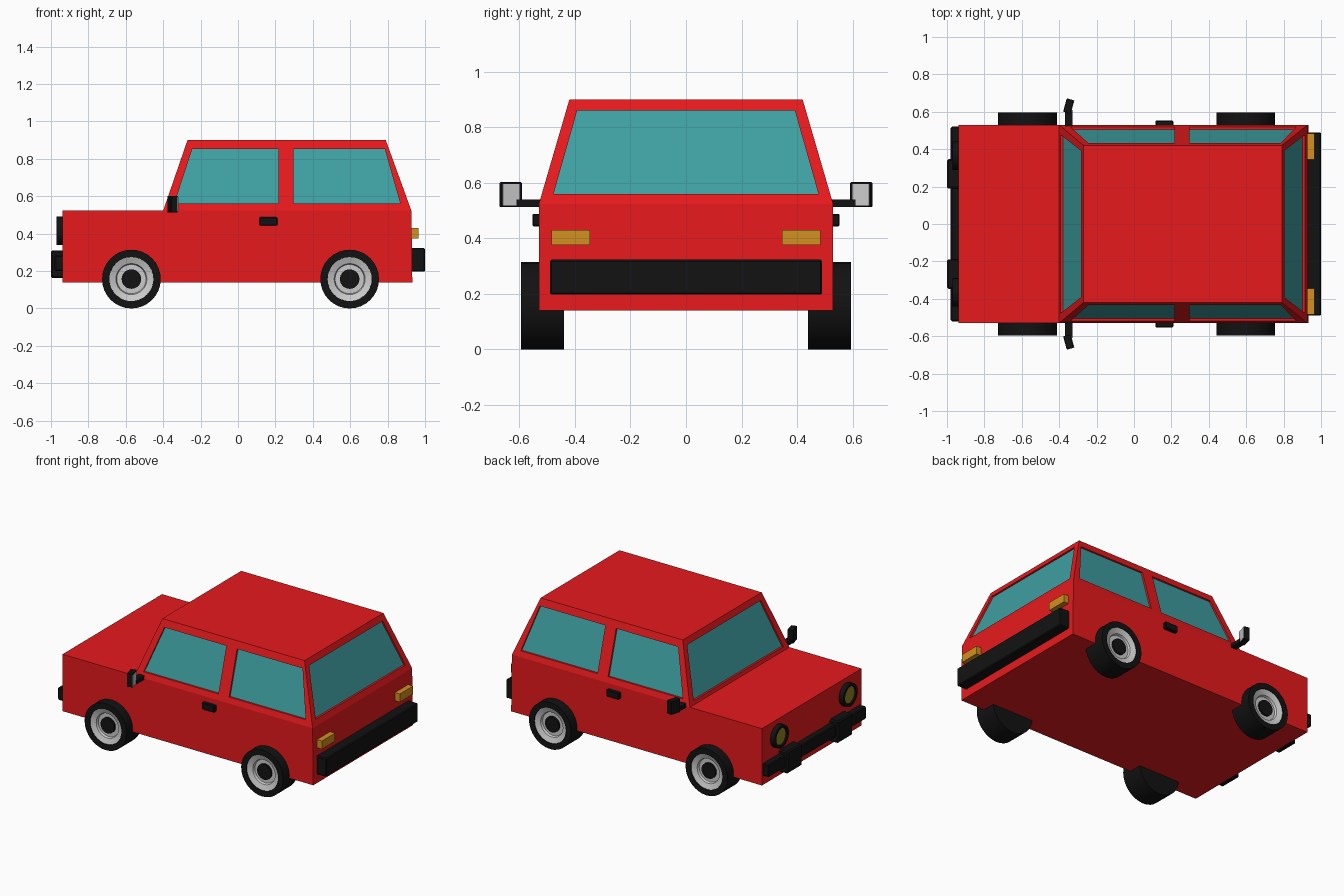
import bpy, bmesh
from math import radians, cos, sin, tau
from mathutils import Matrix, Vector

if "Cube" in bpy.data.objects:
    bpy.data.objects.remove(bpy.data.objects["Cube"])


def material(name, rgb):
    m = bpy.data.materials.new(name)
    m.diffuse_color = (*rgb, 1)
    m.use_nodes = True
    m.node_tree.nodes["Principled BSDF"].inputs["Base Color"].default_value = m.diffuse_color
    return m


RED = material("red_paint", (0.8, 0.01, 0.012))
GLASS = material("teal_glass", (0.05, 0.35, 0.36))
BLACK = material("black_rubber", (0.006, 0.006, 0.006))
AMBER = material("amber_lens", (0.65, 0.28, 0.015))
YELLOW = material("yellow_lens", (0.3, 0.22, 0.015))


def finish(bm, name, mat, smooth=False):
    bmesh.ops.remove_doubles(bm, verts=bm.verts, dist=1e-5)
    bmesh.ops.recalc_face_normals(bm, faces=bm.faces)
    me = bpy.data.meshes.new(name)
    bm.to_mesh(me)
    bm.free()
    ob = bpy.data.objects.new(name, me)
    bpy.context.collection.objects.link(ob)
    if mat:
        me.materials.append(mat)
    if smooth:
        bpy.ops.object.select_all(action='DESELECT')
        ob.select_set(True)
        bpy.context.view_layer.objects.active = ob
        bpy.ops.object.shade_smooth_by_angle(angle=radians(30))
    return ob


def box(name, lo, hi, mat, bevel=0.0, turn=0.0):
    bm = bmesh.new()
    lo, hi = Vector(lo), Vector(hi)
    bmesh.ops.create_cube(bm, size=1)
    if bevel:
        bmesh.ops.scale(bm, vec=hi - lo, verts=bm.verts)
        bmesh.ops.bevel(bm, geom=bm.edges[:], offset=bevel, segments=1, affect='EDGES')
    else:
        bmesh.ops.scale(bm, vec=hi - lo, verts=bm.verts)
    bm.transform(Matrix.Translation((lo + hi) / 2) @ Matrix.Rotation(turn, 4, 'Z'))
    return finish(bm, name, mat)


def lathe(name, profile, mat, place, n=32):
    """Revolve (radius, height) points around local z."""
    bm = bmesh.new()
    rings = [[bm.verts.new((r * cos(tau * i / n), r * sin(tau * i / n), h)) for i in range(n)]
             for r, h in profile]
    for a, b in zip(rings, rings[1:]):
        for i in range(n):
            j = (i + 1) % n
            bm.faces.new((a[i], a[j], b[j], b[i]))
    for ring, (r, h) in ((rings[0], profile[0]), (rings[-1], profile[-1])):
        if name != "rim" or ring is rings[-1]:
            bm.faces.new(ring)
    bm.transform(place)
    return finish(bm, name, mat, True)


def mirrored(lo, hi, s):
    y = sorted((s * lo[1], s * hi[1]))
    return (lo[0], y[0], lo[2]), (hi[0], y[1], hi[2])


# Body shell: lower box, hood and sloped cabin with recessed window openings
X0, X1, Y0, Y1 = -0.937, 0.932, 0.53, 0.42
ZB, ZM, ZT = 0.14, 0.523, 0.90
FB, FT, RB, RT = -0.40, -0.27, 0.927, 0.79
shell, glass = bmesh.new(), bmesh.new()


def face(bm, pts):
    bm.faces.new([bm.verts.new(p) for p in pts])


def slope(a, b, z):
    return a + (b - a) * (z - ZM) / (ZT - ZM)


def window(outer, inner, inward):
    """Frame round an opening, its reveal, and the pane set back."""
    deep = [Vector(p) + Vector(inward) for p in inner]
    for i in range(4):
        j = (i + 1) % 4
        face(shell, (outer[i], outer[j], inner[j], inner[i]))
        face(shell, (inner[i], inner[j], deep[j], deep[i]))
    face(glass, deep)


for s in (-1, 1):
    face(shell, [(x, s * Y0, z) for x, z in
                 ((X0, ZB), (X1, ZB), (RB, ZM), (0.255, ZM), (FB, ZM), (X0, ZM))])
    # side windows: bottom x range, top x range of frame and opening
    for ob, ot, ib, it in (((FB, 0.255), (FT, 0.255), (-0.34, 0.217), (-0.245, 0.217)),
                           ((0.255, RB), (0.255, RT), (0.297, 0.868), (0.297, 0.785))):
        quad = lambda b, t, zb, zt: [(x, s * slope(Y0, Y1, z), z) for x, z in
                                     ((b[0], zb), (b[1], zb), (t[1], zt), (t[0], zt))]
        window(quad(ob, ot, ZM, ZT), quad(ib, it, 0.56, 0.852), (0, -s * 0.013, 0))

# windscreen and rear window
for b, t, zb, d in ((FB, FT, 0.545, 0.013), (RB, RT, 0.56, -0.013)):
    quad = lambda yb, yt, z0, z1: [(slope(b, t, z), y, z) for y, z in
                                   ((-yb, z0), (yb, z0), (yt, z1), (-yt, z1))]
    window(quad(Y0, Y1, ZM, ZT), quad(0.477, 0.392, zb, 0.86), (d, 0, 0))

for xa, za, xb, zb, y in ((X0, ZB, X1, ZB, Y0), (X1, ZB, RB, ZM, Y0), (X0, ZB, X0, ZM, Y0),
                          (X0, ZM, FB, ZM, Y0), (FT, ZT, RT, ZT, Y1)):
    face(shell, ((xa, -y, za), (xb, -y, zb), (xb, y, zb), (xa, y, za)))
finish(shell, "car_body", RED)
finish(glass, "window_glass", GLASS)

# Bumpers
box("front_bumper", (-0.98, -0.52, 0.20), (-0.93, 0.52, 0.285), BLACK, 0.006)
box("rear_bumper", (0.925, -0.49, 0.197), (1.0, 0.49, 0.323), BLACK, 0.006)

for s in (-1, 1):
    # Wheels
    for x in (-0.57, 0.597):
        place = Matrix.Translation((x, 0, 0.157)) @ Matrix.Rotation(radians(-90 * s), 4, 'X')
        lathe("tyre", [(0.157, 0.44), (0.157, 0.595), (0.118, 0.595), (0.116, 0.55)], BLACK, place)
        lathe("rim", [(0.118, 0.59), (0.083, 0.577), (0.078, 0.562)], None, place)
        lathe("hub_cap", [(0.052, 0.55), (0.052, 0.575)], BLACK, place)
    # Headlights
    place = Matrix.Translation((-0.93, s * 0.366, 0.415)) @ Matrix.Rotation(radians(-90), 4, 'Y')
    lathe("headlight_ring", [(0.076, 0), (0.076, 0.04), (0.058, 0.04), (0.056, 0.025)], BLACK, place)
    lathe("headlight_lens", [(0.056, 0.02), (0.056, 0.031)], YELLOW, place)
    # Bumper guards, rear lights, door handles
    box("bumper_guard", *mirrored((-1.0, 0.19, 0.163), (-0.93, 0.347, 0.31), s), BLACK, 0.008)
    box("rear_light", *mirrored((0.92, 0.345, 0.375), (0.965, 0.485, 0.43), s), AMBER)
    box("door_handle", *mirrored((0.115, 0.525, 0.443), (0.21, 0.553, 0.488), s), BLACK, 0.004)
    # Wing mirrors
    box("mirror_arm", *mirrored((-0.37, 0.50, 0.513), (-0.33, 0.61, 0.54), s), BLACK)
    box("mirror_housing", *mirrored((-0.37, 0.594, 0.512), (-0.33, 0.668, 0.602), s), BLACK,
        0.003, -s * radians(15))
    box("mirror_glass", *mirrored((-0.331, 0.599, 0.518), (-0.327, 0.661, 0.596), s), None,
        0, -s * radians(15))
